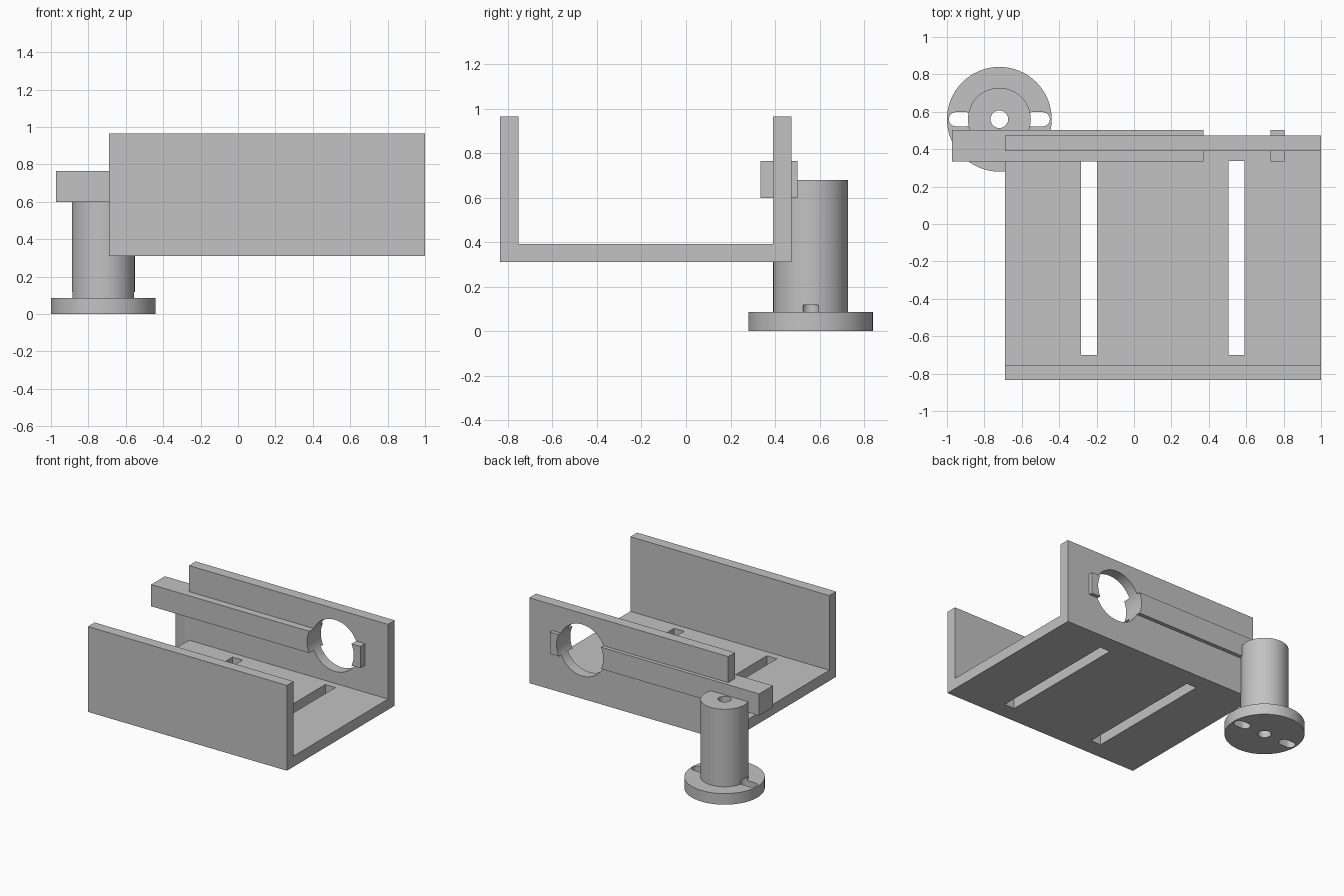
import bpy, bmesh, math
from mathutils import Matrix, Vector

cube = bpy.data.objects.get("Cube")
if cube:
    bpy.data.objects.remove(cube, do_unlink=True)

grey = bpy.data.materials.new("plain_grey")
grey.use_nodes = True
grey.diffuse_color = (0.54, 0.54, 0.54, 1)
grey.node_tree.nodes["Principled BSDF"].inputs["Base Color"].default_value = (0.54, 0.54, 0.54, 1)


def make(name, bm):
    bmesh.ops.recalc_face_normals(bm, faces=bm.faces)
    mesh = bpy.data.meshes.new(name)
    bm.to_mesh(mesh)
    bm.free()
    mesh.materials.append(grey)
    obj = bpy.data.objects.new(name, mesh)
    bpy.context.collection.objects.link(obj)
    return obj


def box(name, lo, hi):
    lo, hi = Vector(lo), Vector(hi)
    bm = bmesh.new()
    bmesh.ops.create_cube(bm, size=1, matrix=Matrix.Translation((lo + hi) / 2) @ Matrix.Diagonal((*(hi - lo), 1)))
    return make(name, bm)


def prism(name, points, direction):
    """Extrude a closed outline along a direction."""
    bm = bmesh.new()
    face = bm.faces.new([bm.verts.new(p) for p in points])
    out = bmesh.ops.extrude_face_region(bm, geom=[face])
    bmesh.ops.translate(bm, vec=direction, verts=[g for g in out["geom"] if isinstance(g, bmesh.types.BMVert)])
    return make(name, bm)


def cut(obj, cutter):
    cutter.hide_render = True
    mod = obj.modifiers.new("cut", "BOOLEAN")
    mod.operation, mod.solver, mod.object = "DIFFERENCE", "EXACT", cutter
    bpy.context.view_layer.objects.active = obj
    bpy.ops.object.modifier_apply(modifier=mod.name)


def smooth(obj):
    bpy.ops.object.select_all(action="DESELECT")
    obj.select_set(True)
    bpy.context.view_layer.objects.active = obj
    bpy.ops.object.shade_smooth_by_angle(angle=math.radians(30))


# U-shaped channel
LEFT, RIGHT = -0.69, 1.0
FRONT, BACK, BOTTOM, TOP, WALL = -0.835, 0.473, 0.31, 0.965, 0.082
outline = [(FRONT, BOTTOM), (BACK, BOTTOM), (BACK, TOP), (BACK - WALL, TOP),
           (BACK - WALL, BOTTOM + WALL), (FRONT + WALL, BOTTOM + WALL),
           (FRONT + WALL, TOP), (FRONT, TOP)]
channel = prism("channel", [(LEFT, y, z) for y, z in outline], (RIGHT - LEFT, 0, 0))

# Long slide bar through the back wall
bar = box("slide_bar", (-0.972, 0.335, 0.598), (0.805, 0.502, 0.765))

# Slots in the channel floor
cutters = []
for x in (-0.24, 0.548):
    slot = box("floor_slot_cutter", (x - 0.043, -0.7, 0.2), (x + 0.043, 0.338, 0.5))
    cut(channel, slot)
    cutters.append(slot)

# Round opening through wall and bar
SIDES = 64
ring = [math.tau * i / SIDES for i in range(SIDES)]
hole = prism("opening_cutter",
             [(0.55 + 0.198 * math.cos(a), 0.2, 0.682 + 0.198 * math.sin(a)) for a in ring], (0, 0.5, 0))
cutters.append(hole)
for obj in (channel, bar):
    cut(obj, hole)
    smooth(obj)

# Flanged post with a central bore, turned from one profile
CX, CY = -0.72, 0.56
profile = [(0.047, 0), (0.28, 0), (0.28, 0.085), (0.168, 0.085), (0.168, 0.68), (0.047, 0.68)]
bm = bmesh.new()
rings = [[bm.verts.new((CX + r * math.cos(a), CY + r * math.sin(a), z)) for a in ring] for r, z in profile]
for k, lower in enumerate(rings):
    upper = rings[(k + 1) % len(rings)]
    for i in range(SIDES):
        j = (i + 1) % SIDES
        bm.faces.new((lower[i], lower[j], upper[j], upper[i]))
post = make("flanged_post", bm)

# Rounded mounting slots on both sides of the flange
R = 0.038
for side in (-1, 1):
    centre = CX + side * 0.205
    pts = []
    for end in (1, -1):
        for i in range(17):
            a = -math.pi / 2 + math.pi * i / 16
            pts.append((centre + end * (0.027 + R * math.cos(a)), CY + end * R * math.sin(a), -0.05))
    slot = prism("mounting_slot_cutter", pts, (0, 0, 0.167))
    cut(post, slot)
    cutters.append(slot)
smooth(post)

# Remove the cutting helpers
for c in cutters:
    bpy.data.objects.remove(c, do_unlink=True)
